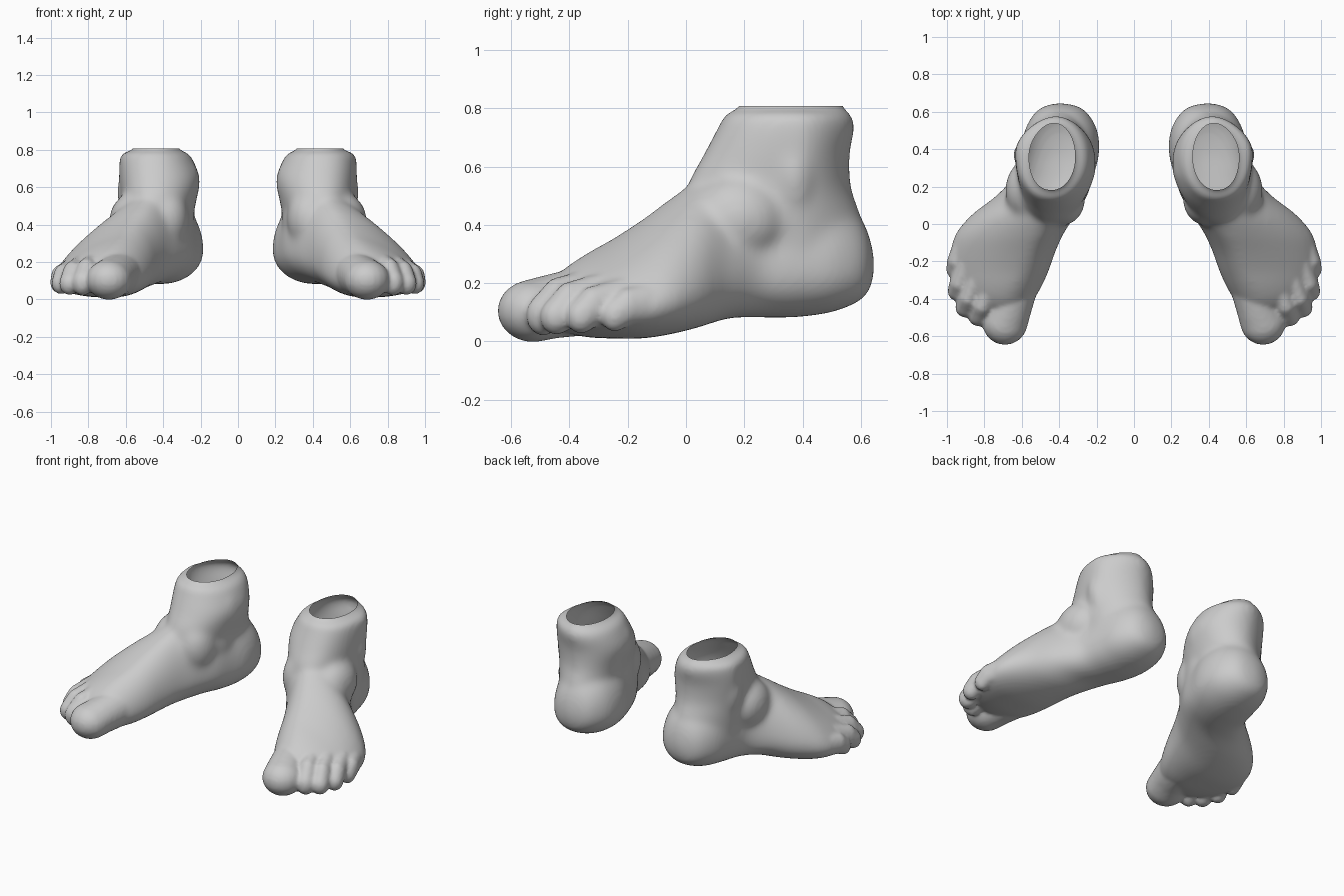
import bpy, bmesh, math
from mathutils import Vector, Matrix

if "Cube" in bpy.data.objects:
    bpy.data.objects.remove(bpy.data.objects["Cube"])

SEG = 40

skin = bpy.data.materials.new("light_grey")
skin.diffuse_color = (0.6, 0.6, 0.6, 1)
skin.use_nodes = True
skin.node_tree.nodes["Principled BSDF"].inputs["Base Color"].default_value = skin.diffuse_color


def ring(l, r, b, t, tx, bx, ly, ry, e=2.0):
    """Closed 2D outline of four arcs through the extremes; e flattens the top right arc."""
    pts = []
    for i in range(SEG):
        a = 2 * math.pi * i / SEG
        c, s = math.cos(a), math.sin(a)
        px, py = (tx if s >= 0 else bx), (ry if c >= 0 else ly)
        if c > 0:
            p = 2 / (e if s > 0 else 2.3)
            c, s = c ** p, math.copysign(abs(s) ** p, s)
        pts.append((px + c * ((r - px) if c >= 0 else (px - l)),
                    py + s * ((t - py) if s >= 0 else (py - b))))
    return pts


def spline(rows, steps=5):
    """Catmull-Rom interpolation between station rows."""
    rows = [Vector(r) for r in rows]
    out = []
    for i in range(len(rows) - 1):
        p0, p1, p2 = rows[max(i - 1, 0)], rows[i], rows[i + 1]
        p3 = rows[min(i + 2, len(rows) - 1)]
        for k in range(steps):
            t = k / steps
            out.append(0.5 * (2 * p1 + (p2 - p0) * t + (2 * p0 - 5 * p1 + 4 * p2 - p3) * t * t
                              + (3 * p1 - p0 - 3 * p2 + p3) * t ** 3))
    return out + [rows[-1]]


def loft(bm, rings):
    loops = [[bm.verts.new(p) for p in r] for r in rings]
    faces = [bm.faces.new(loops[0]), bm.faces.new(loops[-1])]
    for a, b in zip(loops, loops[1:]):
        for i in range(SEG):
            j = (i + 1) % SEG
            faces.append(bm.faces.new((a[i], a[j], b[j], b[i])))
    bmesh.ops.recalc_face_normals(bm, faces=faces)


def blob(bm, loc, size):
    bmesh.ops.create_uvsphere(bm, u_segments=20, v_segments=12, radius=1,
                              matrix=Matrix.Translation(loc) @ Matrix.Diagonal((*size, 1)))


def toe(bm, stations):
    """Overlapping ellipsoids along a path of (x, y, z, half width, half height)."""
    for a, b in zip(stations, stations[1:]):
        for k in range(7):
            x, y, z, w, h = Vector(a).lerp(Vector(b), k / 6)
            blob(bm, (x, y, z), (w, w, h))


def fuse(obj, voxel, iterations):
    """Merge overlapping parts into one skin and soften the seams."""
    m = obj.modifiers.new("fuse", 'REMESH')
    m.mode, m.voxel_size = 'VOXEL', voxel
    s = obj.modifiers.new("soften", 'SMOOTH')
    s.factor, s.iterations = 0.5, iterations
    for name in ("fuse", "soften"):
        bpy.ops.object.modifier_apply(modifier=name)


# body of the foot: y, left, right, bottom, top, top x, bottom x, left z, right z
BODY = [
    (.645, .37, .42, .23, .29, .40, .40, .26, .26),
    (.630, .30, .48, .175, .36, .40, .40, .26, .26),
    (.59, .245, .535, .135, .44, .39, .39, .26, .26),
    (.50, .195, .585, .10, .52, .40, .39, .26, .26),
    (.38, .185, .61, .083, .56, .42, .40, .26, .25),
    (.26, .215, .64, .082, .58, .43, .43, .25, .22),
    (.15, .25, .74, .08, .58, .45, .50, .26, .20),
    (.05, .31, .87, .05, .56, .47, .60, .25, .17),
    (-.05, .375, .955, .025, .495, .51, .66, .22, .14),
    (-.15, .42, .985, .010, .42, .56, .68, .18, .12),
    (-.25, .455, .985, .010, .355, .60, .67, .15, .11),
    (-.33, .49, .96, .013, .31, .64, .66, .13, .11),
    (-.40, .53, .92, .025, .265, .67, .67, .12, .11),
    (-.46, .56, .86, .04, .215, .68, .68, .12, .11),
]
# ankle: z, left, right, front, back, back x, front x, left y, right y
ANKLE = [
    (.25, .24, .60, .10, .60, .40, .45, .35, .38),
    (.42, .24, .62, .02, .60, .40, .46, .34, .36),
    (.53, .222, .625, .005, .567, .40, .45, .33, .38),
    (.64, .203, .635, .06, .562, .41, .44, .33, .39),
    (.735, .235, .635, .11, .58, .42, .44, .35, .39),
    (.78, .265, .62, .135, .567, .43, .44, .35, .39),
    (.81, .325, .55, .19, .535, .43, .44, .36, .37),
    (.90, .325, .55, .19, .535, .43, .44, .36, .37),
]
TOES = [
    [(.63, -.34, .14, .115, .12), (.665, -.46, .12, .115, .11), (.69, -.525, .105, .122, .107)],
    [(.77, -.33, .17, .06, .08), (.81, -.44, .135, .06, .085), (.83, -.49, .09, .058, .07)],
    [(.84, -.28, .16, .058, .08), (.885, -.40, .125, .056, .08), (.90, -.445, .085, .056, .062)],
    [(.89, -.20, .15, .055, .075), (.935, -.32, .12, .053, .07), (.945, -.36, .085, .052, .058)],
    [(.92, -.12, .13, .05, .07), (.95, -.20, .12, .05, .065), (.957, -.245, .09, .047, .057)],
]

# heel, instep and ankle
bm = bmesh.new()
loft(bm, [[(x, s[0], z) for x, z in ring(*s[1:], 2 - .55 * min(1, max(0, (.35 - s[0]) / .2)))]
          for s in spline(BODY)])
loft(bm, [[(x, y, s[0]) for x, y in ring(*s[1:], 1.65)] for s in spline(ANKLE)])
blob(bm, (.575, .37, .57), (.072, .075, .15))   # outer ankle bone
blob(bm, (.28, .29, .62), (.075, .10, .13))    # inner ankle bone
blob(bm, (.56, .18, .42), (.13, .17, .15))     # outer instep
blob(bm, (.385, .13, .43), (.125, .14, .17))   # inner instep
blob(bm, (.34, .26, .42), (.105, .16, .16))    # inner ankle hollow
raw = bpy.data.meshes.new("right_foot")
bm.to_mesh(raw)
bm.free()
right = bpy.data.objects.new("right_foot", raw)
bpy.context.collection.objects.link(right)
bpy.context.view_layer.objects.active = right
right.select_set(True)
fuse(right, 0.014, 22)

# toes, fused on afterwards so their grooves stay crisp
bm = bmesh.new()
bm.from_mesh(right.data)
for t in TOES:
    toe(bm, t)
bm.to_mesh(right.data)
bm.free()
fuse(right, 0.011, 5)

# cut the ankle open at the top
bm = bmesh.new()
bm.from_mesh(right.data)
bmesh.ops.bisect_plane(bm, geom=bm.verts[:] + bm.edges[:] + bm.faces[:],
                       plane_co=(0, 0, .807), plane_no=(0, 0, 1), clear_outer=True)
for f in bm.faces:
    f.smooth = True
bm.to_mesh(right.data)

# mirrored partner
bmesh.ops.scale(bm, vec=(-1, 1, 1), verts=bm.verts)
bmesh.ops.reverse_faces(bm, faces=bm.faces)
mesh = bpy.data.meshes.new("left_foot")
bm.to_mesh(mesh)
bm.free()
left = bpy.data.objects.new("left_foot", mesh)
bpy.context.collection.objects.link(left)
for o in (left, right):
    o.data.materials.clear()
    o.data.materials.append(skin)
